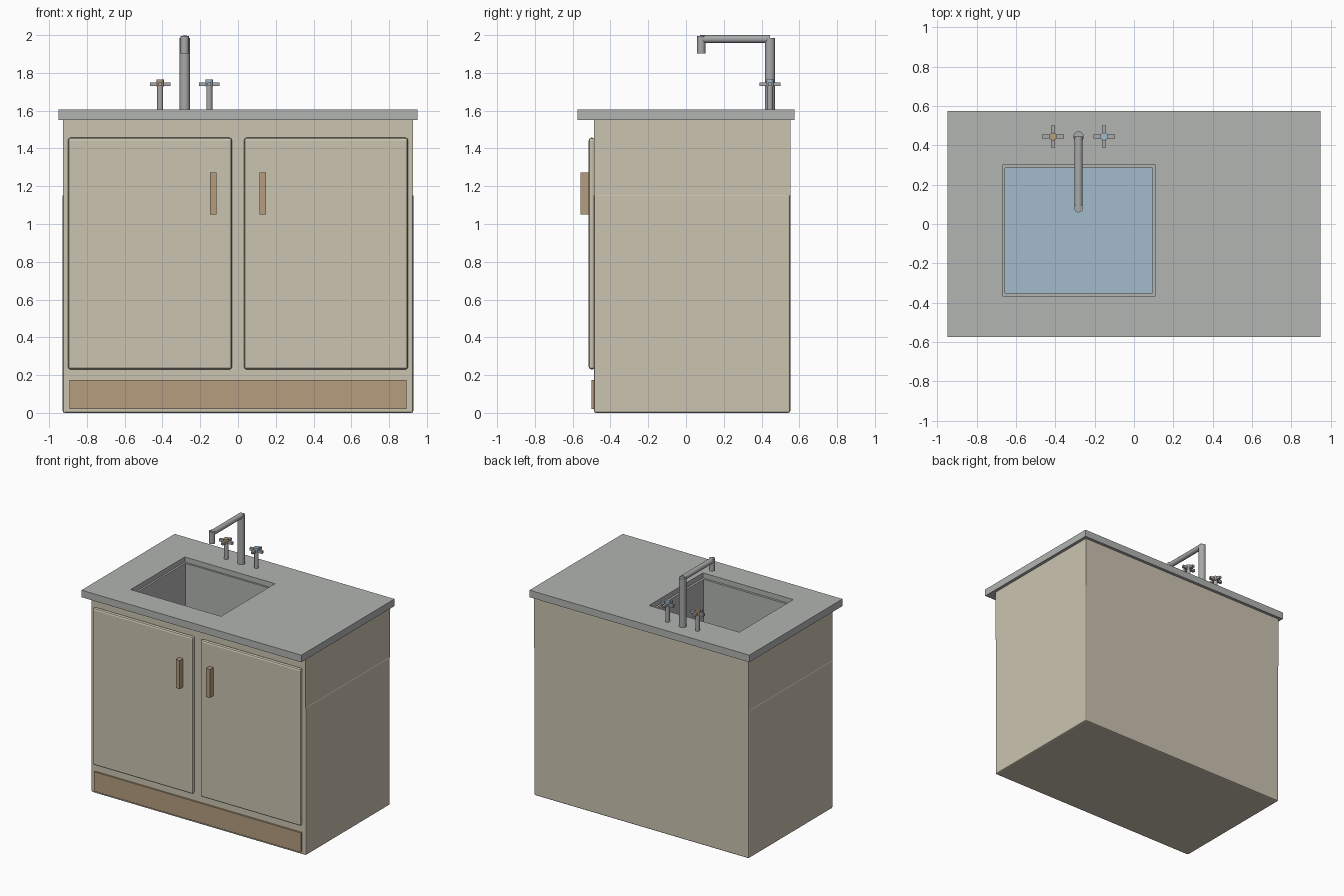
import bpy, bmesh, math
from mathutils import Matrix, Vector

if "Cube" in bpy.data.objects:
    bpy.data.objects.remove(bpy.data.objects["Cube"])


def material(name, rgb):
    m = bpy.data.materials.new(name)
    lin = [((c / 255 + 0.055) / 1.055) ** 2.4 for c in rgb]
    m.diffuse_color = (*lin, 1)
    m.use_nodes = True
    m.node_tree.nodes["Principled BSDF"].inputs["Base Color"].default_value = m.diffuse_color
    return m


CREAM = material("cream cabinet", (203, 196, 176))
WOOD = material("tan wood", (181, 157, 127))
STONE = material("grey worktop", (178, 181, 178))
METAL = material("tap metal", (168, 170, 169))
BLUE = material("pale blue", (163, 187, 204))


def finish(name, bm, mat):
    bmesh.ops.recalc_face_normals(bm, faces=bm.faces)
    me = bpy.data.meshes.new(name)
    bm.to_mesh(me)
    bm.free()
    me.materials.append(mat)
    ob = bpy.data.objects.new(name, me)
    bpy.context.collection.objects.link(ob)
    return ob


def box(name, x, y, z, mat, bevel=0):
    bm = bmesh.new()
    size = (x[1] - x[0], y[1] - y[0], z[1] - z[0])
    mid = ((x[0] + x[1]) / 2, (y[0] + y[1]) / 2, (z[0] + z[1]) / 2)
    bmesh.ops.create_cube(bm, size=1, matrix=Matrix.Translation(mid) @ Matrix.Diagonal((*size, 1)))
    if bevel:
        bmesh.ops.bevel(bm, geom=bm.edges[:], offset=bevel, segments=2, profile=0.5, affect='EDGES')
    return finish(name, bm, mat)


def frame(name, outer, inner, z, mat):
    """Rectangular slab with a rectangular hole; rectangles are (x0, x1, y0, y1)."""
    bm = bmesh.new()
    loops = []
    for r in (outer, inner):
        for h in z:
            loops.append([bm.verts.new((r[i], r[j], h)) for i, j in ((0, 2), (1, 2), (1, 3), (0, 3))])
    ob, ot, ib, it = loops
    for a, b in ((ob, ot), (ot, it), (it, ib), (ib, ob)):
        for k in range(4):
            n = (k + 1) % 4
            bm.faces.new((a[k], a[n], b[n], b[k]))
    return finish(name, bm, mat)


def rod(name, a, b, radius, mat, sides=20):
    a, b = Vector(a), Vector(b)
    d = b - a
    bm = bmesh.new()
    mat4 = Matrix.Translation((a + b) / 2) @ d.to_track_quat('Z', 'Y').to_matrix().to_4x4()
    bmesh.ops.create_cone(bm, cap_ends=True, segments=sides, radius1=radius, radius2=radius,
                          depth=d.length, matrix=mat4)
    ob = finish(name, bm, mat)
    bpy.ops.object.select_all(action='DESELECT')
    ob.select_set(True)
    bpy.context.view_layer.objects.active = ob
    bpy.ops.object.shade_smooth_by_angle(angle=math.radians(35))
    return ob


# Cabinet body: lower box and upper band around the basin
box("lower_cabinet", (-0.928, 0.928), (-0.487, 0.552), (0, 1.16), CREAM, 0.01)
frame("upper_cabinet", (-0.926, 0.926, -0.487, 0.552), (-0.68, 0.115, -0.38, 0.31), (1.15, 1.555), CREAM)
box("toe_board", (-0.893, 0.893), (-0.5, -0.48), (0.02, 0.173), WOOD)

# Worktop and recessed basin
frame("worktop", (-0.95, 0.95, -0.575, 0.575), (-0.67, 0.11, -0.367, 0.3), (1.55, 1.605), STONE)
frame("basin_walls", (-0.685, 0.12, -0.385, 0.315), (-0.655, 0.093, -0.35, 0.286), (1.165, 1.565), STONE)
box("basin_floor", (-0.66, 0.098), (-0.355, 0.291), (1.165, 1.185), BLUE)

# Doors and pulls
for side, s in (("left", -1), ("right", 1)):
    xs = sorted((s * 0.032, s * 0.9))
    box(side + "_door", xs, (-0.515, -0.482), (0.23, 1.457), CREAM, 0.014)
    xs = sorted((s * 0.113, s * 0.147))
    box(side + "_door_handle", xs, (-0.558, -0.51), (1.05, 1.272), WOOD)

# Tap: post, spout and nozzle
TX, TY = -0.282, 0.445
rod("tap_post", (TX, TY, 1.6), (TX, TY, 1.985), 0.027, METAL)
rod("tap_spout", (TX, 0.075, 1.979), (TX, TY, 1.979), 0.021, METAL)
rod("tap_nozzle", (TX, 0.081, 1.902), (TX, 0.081, 1.995), 0.022, METAL)

# Cross handles with coloured caps
for label, x, cap in (("hot", -0.412, WOOD), ("cold", -0.152, BLUE)):
    rod(label + "_stem", (x, TY, 1.6), (x, TY, 1.735), 0.016, METAL, 12)
    box(label + "_cross_bar_x", (x - 0.055, x + 0.055), (TY - 0.01, TY + 0.01), (1.73, 1.75), METAL)
    box(label + "_cross_bar_y", (x - 0.01, x + 0.01), (TY - 0.055, TY + 0.055), (1.731, 1.749), METAL)
    rod(label + "_cap", (x, TY, 1.727), (x, TY, 1.765), 0.02, cap, 12)
